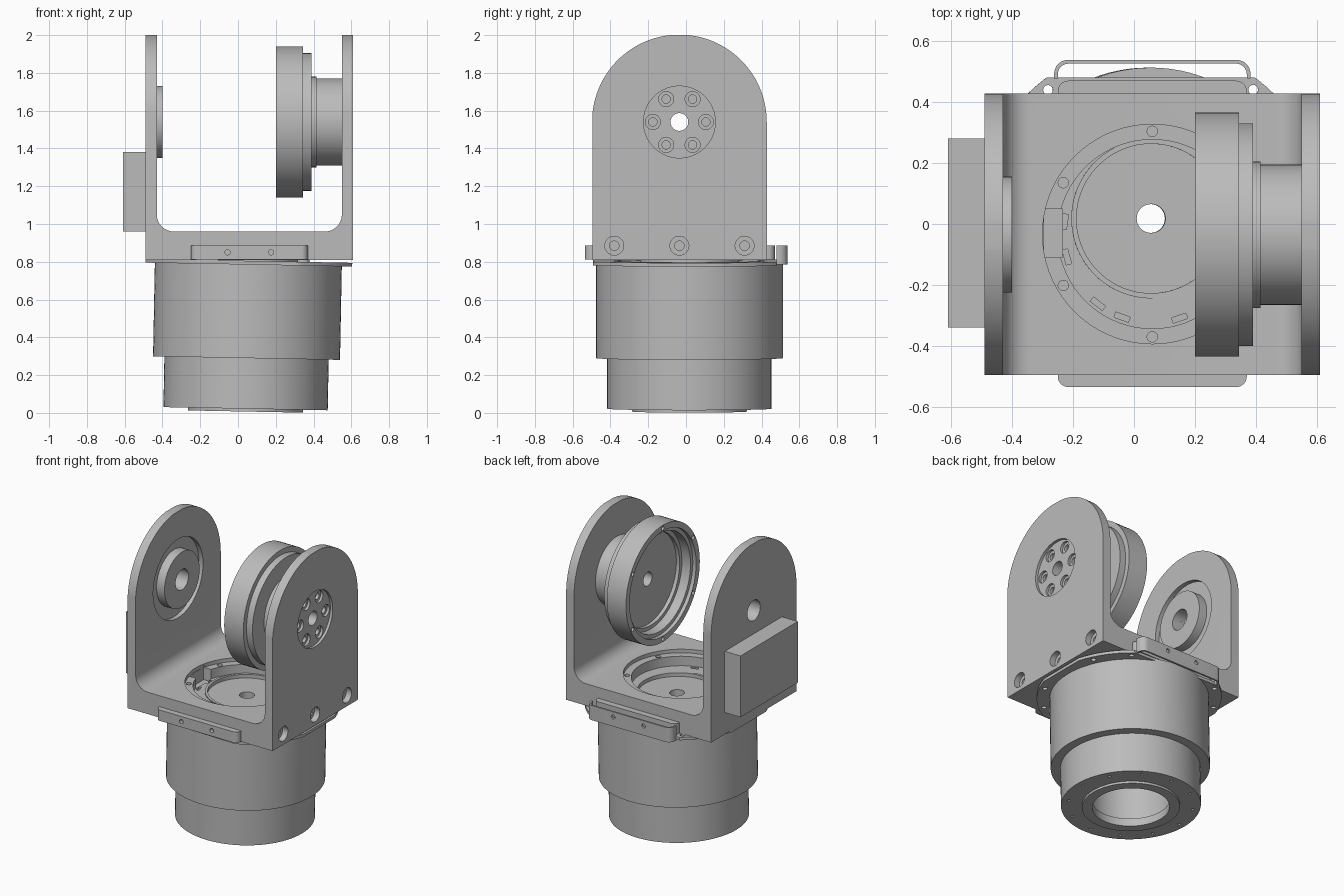
import bpy, bmesh
from math import sin, cos, pi, radians
from mathutils import Matrix, Vector

if "Cube" in bpy.data.objects:
    bpy.data.objects.remove(bpy.data.objects["Cube"])

grey = bpy.data.materials.new("machined_grey")
grey.use_nodes = True
COLOR = (0.5, 0.5, 0.5, 1)
grey.diffuse_color = COLOR
grey.node_tree.nodes["Principled BSDF"].inputs["Base Color"].default_value = COLOR

TURN_X = Matrix.Rotation(pi / 2, 4, "Y")    # local z -> +x
TURN_Y = Matrix.Rotation(-pi / 2, 4, "X")   # local z -> +y
TURN = {"x": TURN_X, "y": TURN_Y, "z": Matrix()}
AY, AZ = -0.035, 1.54                       # pivot axis of the yoke


def finish(name, bm):
    bmesh.ops.recalc_face_normals(bm, faces=bm.faces)
    mesh = bpy.data.meshes.new(name)
    bm.to_mesh(mesh)
    bm.free()
    mesh.materials.append(grey)
    obj = bpy.data.objects.new(name, mesh)
    bpy.context.collection.objects.link(obj)
    return obj


def lathe(name, profile, loc=(0, 0, 0), axis="z", n=72, closed=False):
    """Revolve (radius, height) points about an axis through loc."""
    bm = bmesh.new()
    vs = [bm.verts.new((r, 0, h)) for r, h in profile]
    edges = [bm.edges.new(p) for p in zip(vs, vs[1:])]
    if closed:
        edges.append(bm.edges.new((vs[-1], vs[0])))
    bmesh.ops.spin(bm, geom=vs + edges, cent=(0, 0, 0), axis=(0, 0, 1),
                   angle=2 * pi, steps=n)
    bmesh.ops.remove_doubles(bm, verts=bm.verts, dist=1e-5)
    bm.transform(Matrix.Translation(loc) @ TURN[axis])
    return finish(name, bm)


def rod(r, lo, hi, loc, axis="z", n=24):
    return lathe("cutter", [(0, lo), (r, lo), (r, hi), (0, hi)], loc, axis, n)


def prism(name, pts, axis, lo, hi):
    """Extrude a 2D outline along an axis."""
    place = {"x": lambda u, v, w: (w, u, v), "y": lambda u, v, w: (u, w, v),
             "z": lambda u, v, w: (u, v, w)}[axis]
    bm = bmesh.new()
    face = bm.faces.new([bm.verts.new(place(u, v, lo)) for u, v in pts])
    new = bmesh.ops.extrude_face_region(bm, geom=[face])["geom"]
    shift = Vector(place(0, 0, hi - lo))
    bmesh.ops.translate(bm, vec=shift, verts=[g for g in new if isinstance(g, bmesh.types.BMVert)])
    return finish(name, bm)


def arc(cx, cy, r, a0, a1, n=8):
    return [(cx + r * cos(radians(a0 + (a1 - a0) * i / n)),
             cy + r * sin(radians(a0 + (a1 - a0) * i / n))) for i in range(n + 1)]


def rect(x0, x1, y0, y1):
    return [(x0, y0), (x1, y0), (x1, y1), (x0, y1)]


def boolean(obj, cutters, op="DIFFERENCE"):
    for c in cutters:
        mod = obj.modifiers.new("cut", "BOOLEAN")
        mod.operation, mod.object, mod.solver = op, c, "EXACT"
        bpy.context.view_layer.objects.active = obj
        bpy.ops.object.modifier_apply(modifier=mod.name)
        bpy.data.objects.remove(c)


def circle_points(r, n, start=0):
    return [(r * cos(start + 2 * pi * i / n), r * sin(start + 2 * pi * i / n)) for i in range(n)]


# Yoke: U section with filleted inside, trimmed to rounded arms
F = 0.09
section = [(-0.49, 2), (-0.49, 0.81), (0.61, 0.81), (0.61, 2), (0.55, 2)]
section += arc(0.55 - F, 0.96 + F, F, 0, -90) + arc(-0.43 + F, 0.96 + F, F, 270, 180)
section += [(-0.43, 2)]
yoke = prism("yoke_bracket", section, "y", -0.495, 0.43)
arch = [(-0.4975, 0.7), (0.4275, 0.7)] + arc(AY, AZ, 0.4625, 0, 180, 56)
boolean(yoke, [prism("cutter", arch, "x", -1, 1)], "INTERSECT")

# Base pocket with stepped ledges, screws, side notch and curved slots
BX, BY = 0.06, -0.033
cuts = [lathe("cutter", [(0, 0.87), (0.31, 0.87), (0.31, 0.935), (0.36, 0.935),
                         (0.36, 1.0), (0, 1.0)], (BX, BY, 0)),
        rod(0.255, 0.7, 0.9, (0.055, 0.018, 0), n=72),
        prism("cutter", rect(-0.295, -0.235, -0.11, 0.05), "z", 0.85, 0.95)]
for x, y in circle_points(0.337, 6, pi / 2):
    cuts.append(rod(0.017, 0.915, 0.95, (BX + x, BY + y, 0)))
for a in (172, 195, 232, 250, 288):
    slot = prism("cutter", rect(-0.009, 0.009, -0.025, 0.025), "z", 0.855, 0.88)
    slot.data.transform(Matrix.Translation((BX, BY, 0)) @ Matrix.Rotation(radians(a), 4, "Z")
                        @ Matrix.Translation((0.29, 0, 0)))
    cuts.append(slot)

# Right arm: shallow round recess, bolt circle and three lower counterbores
pivot = (0, AY, AZ)
cuts += [rod(0.19, 0.592, 0.7, pivot, "x", 72), rod(0.047, 0.5, 0.7, pivot, "x", 32)]
bore = [(0, 0.5), (0.022, 0.5), (0.022, 0.575), (0.04, 0.575), (0.04, 0.7), (0, 0.7)]
for y, z in circle_points(0.14, 6):
    cuts.append(lathe("cutter", bore, (0, AY + y, AZ + z), "x", 24))
for k in (-1, 0, 1):
    low = [(0, 0.44), (0.025, 0.44), (0.025, 0.57), (0.05, 0.57), (0.05, 0.7), (0, 0.7)]
    cuts.append(lathe("cutter", low, (0, AY + 0.345 * k, 0.885), "x", 28))

# Left arm: round recess and bearing hole
cuts += [rod(0.27, -0.46, -0.3, pivot, "x", 72), rod(0.07, -0.6, -0.3, pivot, "x", 32)]
boolean(yoke, cuts)

lathe("bearing_boss", [(0.07, -0.465), (0.19, -0.465), (0.19, -0.40), (0.07, -0.40)],
      pivot, "x", closed=True)
prism("side_box", rect(-0.34, 0.28, 0.96, 1.38), "x", -0.61, -0.488)

# Cup-shaped hub on the right arm
hub = lathe("pivot_hub", [
    (0.047, 0.555), (0.23, 0.555), (0.23, 0.415), (0.24, 0.415), (0.24, 0.39),
    (0.365, 0.39), (0.365, 0.345), (0.40, 0.345), (0.40, 0.20), (0.36, 0.20),
    (0.36, 0.225), (0.335, 0.225), (0.335, 0.29), (0.31, 0.29), (0.31, 0.315),
    (0.047, 0.315)], pivot, "x", 96, closed=True)
boolean(hub, [rod(0.014, 0.19, 0.23, (0, AY + y, AZ + z), "x", 16)
              for y, z in circle_points(0.379, 6, pi / 2)])

# Motor housing: stepped can, slightly tilted, hollow from below
MX, MY, MZ = 0.055, 0.018, 0.8
body = lathe("motor_housing", [
    (0.047, 0.05), (0.245, 0.05), (0.245, 0.075), (0.262, 0.075), (0.262, 0.0),
    (0.495, 0.0), (0.495, -0.51), (0.435, -0.51), (0.435, -0.778), (0.305, -0.778),
    (0.305, -0.793), (0.24, -0.793), (0.24, -0.74), (0.26, -0.74), (0.26, -0.05),
    (0.047, -0.05)], n=96, closed=True)
boolean(body, [rod(0.01, -0.8, -0.74, (x, y, 0), n=12) for x, y in circle_points(0.39, 12)])

# Mounting flange: disc trimmed to flat sides, with bolt holes
flange = lathe("mounting_flange", [(0.4, -0.015), (0.575, -0.015), (0.575, 0.005), (0.4, 0.005)],
               n=96, closed=True)
trim = prism("cutter", rect(-0.545, 0.55, -0.51, 0.462), "z", -0.2, 0.2)
boolean(flange, [trim], "INTERSECT")
boolean(flange, [rod(0.016, -0.1, 0.1, (x, y, 0), n=16)
                 for x, y in circle_points(0.54, 14, radians(51.5))
                 if abs(x) < 0.52 and -0.48 < y < 0.44])
for part in (body, flange):
    part.location = (MX, MY, MZ)
    part.rotation_euler = (0, radians(1.1), 0)


# Front and rear tabs with rounded outer corners and screw holes
def tab(name, y_in, y_out, x0, x1, z0, z1, r):
    s = 1 if y_out > y_in else -1
    pts = [(x0, y_in), (x1, y_in)] + arc(x1 - r, y_out - s * r, r, 0, s * 90)
    pts += arc(x0 + r, y_out - s * r, r, s * 90, s * 180)
    return prism(name, pts, "z", z0, z1)


def tab_holes(y):
    return [rod(0.014, -0.05, 0.05, (x, y, 0.85), "y", 16) for x in (-0.055, 0.175)]


front_tab = tab("front_tab", -0.49, -0.535, -0.25, 0.37, 0.811, 0.885, 0.035)
boolean(front_tab, tab_holes(-0.56))
tab("rear_tab", 0.425, 0.47, -0.25, 0.37, 0.811, 0.885, 0.035)
guard = tab("rear_guard", 0.478, 0.538, -0.262, 0.382, 0.785, 0.885, 0.045)
boolean(guard, [tab("cutter", 0.4, 0.526, -0.25, 0.37, 0.7, 1.0, 0.035)] + tab_holes(0.53))

# Smooth round surfaces, keep machined edges sharp
bpy.ops.object.select_all(action="DESELECT")
for obj in bpy.context.collection.objects:
    if obj.type == "MESH" and grey.name in obj.data.materials:
        obj.select_set(True)
        bpy.context.view_layer.objects.active = obj
bpy.ops.object.shade_smooth_by_angle(angle=radians(30))
